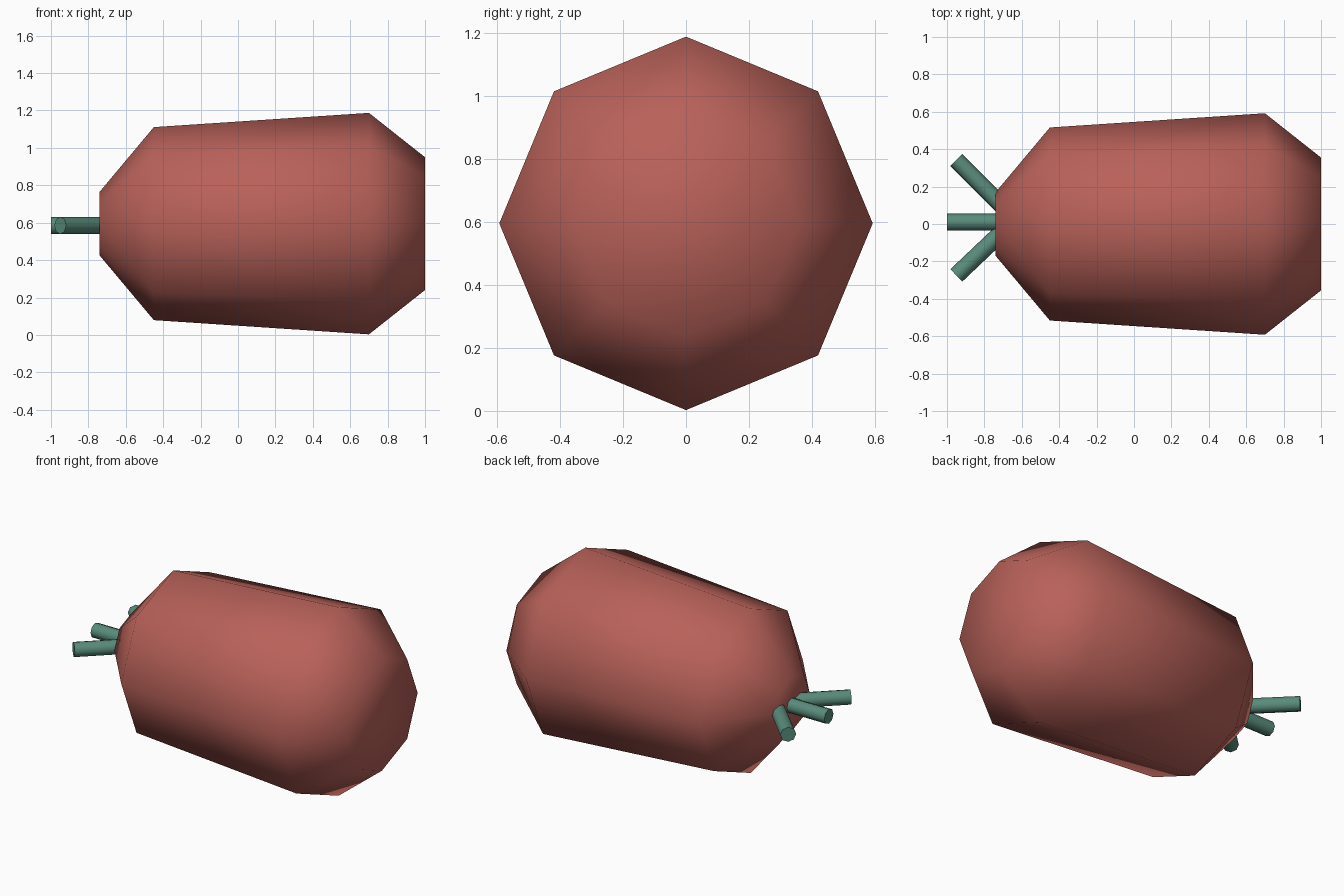
import bpy, bmesh, math
from mathutils import Vector

if "Cube" in bpy.data.objects:
    bpy.data.objects.remove(bpy.data.objects["Cube"])

def material(name, rgb):
    m = bpy.data.materials.new(name)
    m.diffuse_color = (*rgb, 1)
    m.use_nodes = True
    m.node_tree.nodes["Principled BSDF"].inputs["Base Color"].default_value = m.diffuse_color
    return m

RED = material("dusty_red", (0.48, 0.12, 0.10))
GREEN = material("stem_green", (0.10, 0.26, 0.20))
AXIS_Z = 0.595

def lathe(name, start, direction, profile, mat, sides=8):
    """Capped solid of revolution: profile is (distance along axis, radius)."""
    d = Vector(direction).normalized()
    up = Vector((0, 0, 1))
    side = up.cross(d)
    bm = bmesh.new()
    rings = []
    for t, r in profile:
        ring = []
        for i in range(sides):
            a = 2 * math.pi * i / sides
            ring.append(bm.verts.new(Vector(start) + d * t + (side * math.cos(a) + up * math.sin(a)) * r))
        rings.append(ring)
    for a, b in zip(rings, rings[1:]):
        for i in range(sides):
            j = (i + 1) % sides
            bm.faces.new((a[i], a[j], b[j], b[i]))
    bm.faces.new(rings[0])
    bm.faces.new(rings[-1])
    bmesh.ops.recalc_face_normals(bm, faces=bm.faces)
    for f in bm.faces:
        f.smooth = True
    mesh = bpy.data.meshes.new(name)
    bm.to_mesh(mesh)
    bm.free()
    mesh.materials.append(mat)
    obj = bpy.data.objects.new(name, mesh)
    bpy.context.collection.objects.link(obj)
    return obj

# Octagonal root body, lying along x
lathe("root_body", (0, 0, AXIS_Z), (1, 0, 0),
      [(-0.74, 0.17), (-0.45, 0.516), (0.70, 0.592), (1.0, 0.355)], RED)

# Three cut stems fanning out from the narrow end
for name, tip, direction, length in [
        ("middle_stem", (-1.0, 0.01), (1, 0), 0.30),
        ("back_stem", (-0.95, 0.342), (1, -1), 0.36),
        ("front_stem", (-0.95, -0.275), (1, 0.95), 0.34)]:
    lathe(name, (*tip, 0.585), (*direction, 0), [(0, 0.046), (length, 0.046)], GREEN)

# Keep the cut ends of the stems crisp
for obj in bpy.context.collection.objects:
    if obj.name.endswith("stem"):
        for f in obj.data.polygons:
            f.use_smooth = len(f.vertices) == 4
        obj.data.update()
